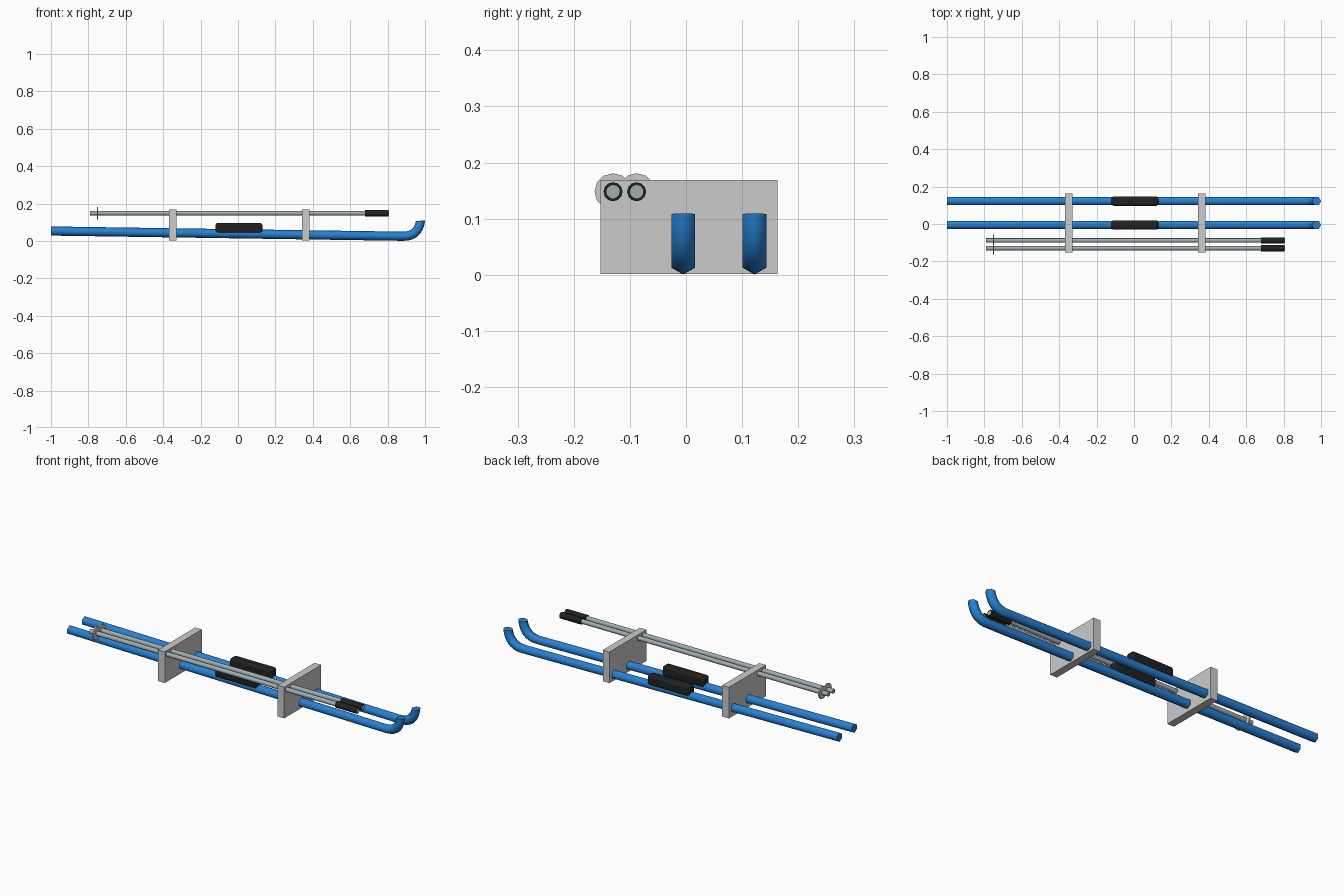
import bpy, bmesh, math
from mathutils import Vector

if "Cube" in bpy.data.objects:
    bpy.data.objects.remove(bpy.data.objects["Cube"])


def material(name, rgb):
    m = bpy.data.materials.new(name)
    m.diffuse_color = (*rgb, 1)
    m.use_nodes = True
    m.node_tree.nodes["Principled BSDF"].inputs["Base Color"].default_value = m.diffuse_color
    return m


BLUE = material("blue", (0.02, 0.22, 0.65))
METAL = material("metal", (0.36, 0.42, 0.44))
BLACK = material("black", (0.015, 0.015, 0.015))


def finish(ob, mat=None, angle=None):
    if mat:
        ob.data.materials.append(mat)
    if angle:
        bpy.ops.object.select_all(action='DESELECT')
        ob.select_set(True)
        bpy.context.view_layer.objects.active = ob
        bpy.ops.object.shade_smooth_by_angle(angle=math.radians(angle))
    return ob


def box(name, x0, x1, y0, y1, z0, z1, mat=None, bevel=0):
    bpy.ops.mesh.primitive_cube_add(size=1, location=((x0 + x1) / 2, (y0 + y1) / 2, (z0 + z1) / 2))
    ob = bpy.context.object
    ob.name = name
    ob.scale = (x1 - x0, y1 - y0, z1 - z0)
    bpy.ops.object.transform_apply(location=False, rotation=False)
    if bevel:
        b = ob.modifiers.new("bevel", 'BEVEL')
        b.width, b.segments = bevel, 3
    return finish(ob, mat, 35 if bevel else None)


def rod(name, x0, x1, y, z, r, sides, mat=None):
    bpy.ops.mesh.primitive_cylinder_add(vertices=sides, radius=r, depth=x1 - x0,
                                        location=((x0 + x1) / 2, y, z),
                                        rotation=(0, math.pi / 2, 0))
    bpy.context.object.name = name
    return finish(bpy.context.object, mat, 40)


def ski(name, y):
    # hexagonal tube swept along a gently sloping line with an upturned tip
    p = [Vector(v) for v in ((0.88, 0.025), (0.945, 0.024), (0.968, 0.06), (0.976, 0.108))]
    rings = [(Vector((-1, 0.053)), -0.015)]
    n = 10
    for i in range(n + 1):
        t = i / n
        c = (1-t)**3 * p[0] + 3*t*(1-t)**2 * p[1] + 3*t*t*(1-t) * p[2] + t**3 * p[3]
        d = (1-t)**2 * (p[1]-p[0]) + 2*t*(1-t) * (p[2]-p[1]) + t*t * (p[3]-p[2])
        rings.append((c, math.atan2(d.y, d.x)))
    rings[-1] = (rings[-1][0], math.radians(93))
    bm = bmesh.new()
    loops = []
    for c, a in rings:
        loop = []
        for k in range(6):
            th = k * math.pi / 3
            h, w = 0.0245 * math.cos(th), 0.0245 * math.sin(th)
            loop.append(bm.verts.new((c.x - h * math.sin(a), y + w, c.y + h * math.cos(a))))
        loops.append(loop)
    for a, b in zip(loops, loops[1:]):
        for k in range(6):
            bm.faces.new((a[k], a[(k+1) % 6], b[(k+1) % 6], b[k]))
    bm.faces.new(loops[0])
    bm.faces.new(loops[-1])
    bmesh.ops.recalc_face_normals(bm, faces=bm.faces)
    me = bpy.data.meshes.new(name)
    bm.to_mesh(me)
    bm.free()
    ob = bpy.data.objects.new(name, me)
    bpy.context.collection.objects.link(ob)
    return finish(ob, BLUE, 65)


# skis with their bindings
for i, y in enumerate((-0.005, 0.122)):
    ski(f"ski_{i}", y)
    box(f"binding_{i}", -0.12, 0.13, y - 0.025, y + 0.025, 0.042, 0.096, BLACK, 0.012)

# poles with grips and baskets
for i, y in enumerate((-0.13, -0.088)):
    rod(f"pole_{i}", -0.79, 0.806, y, 0.148, 0.012, 12, METAL)
    rod(f"pole_grip_{i}", 0.68, 0.805, y, 0.148, 0.017, 12, BLACK)
    rod(f"pole_basket_{i}", -0.755, -0.748, y, 0.148, 0.033, 12)

# rack plates
for i, x in enumerate((-0.35, 0.362)):
    box(f"rack_plate_{i}", x - 0.02, x + 0.02, -0.152, 0.163, 0.001, 0.169)
